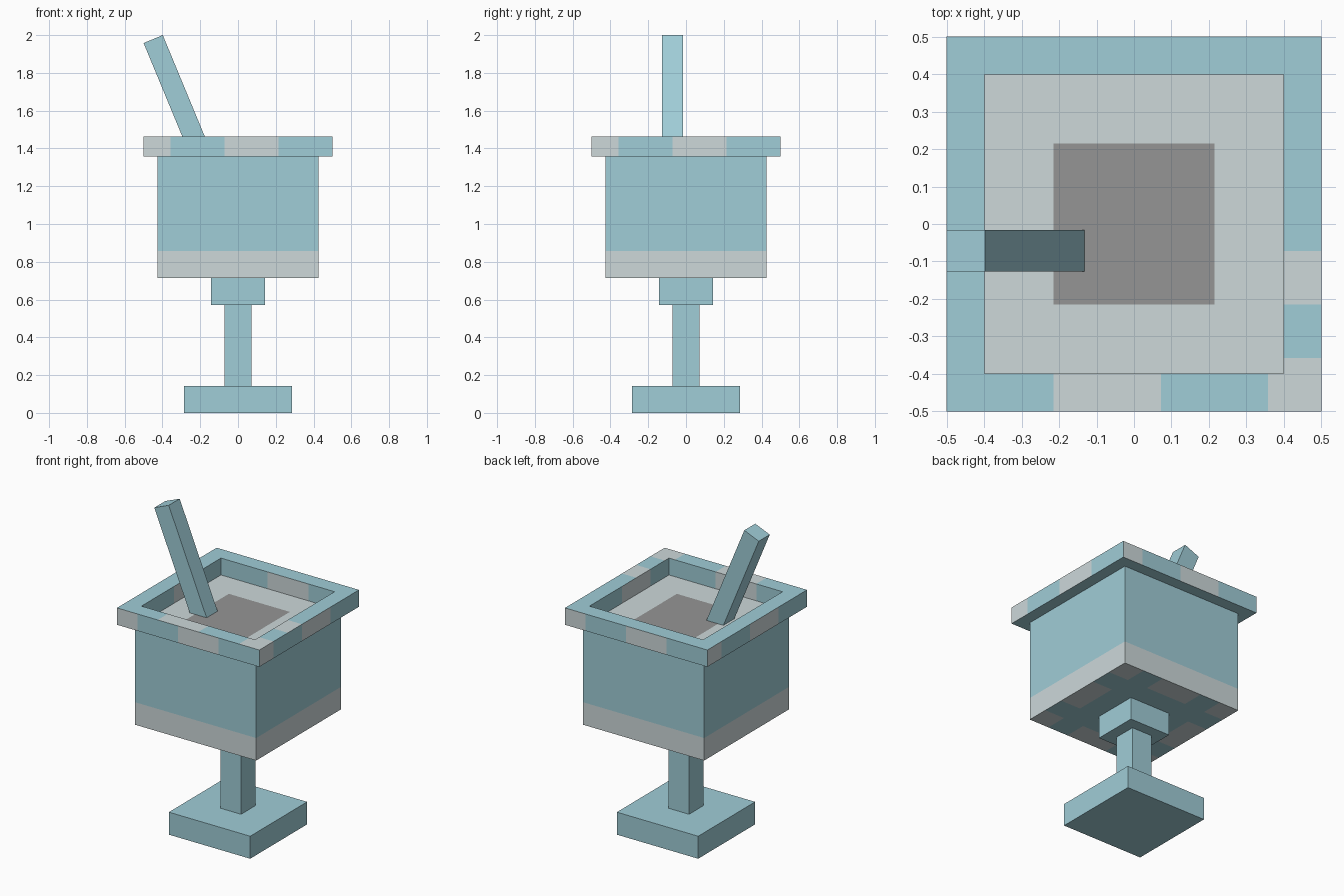
import bpy, bmesh, math
from mathutils import Matrix, Vector

if "Cube" in bpy.data.objects:
    bpy.data.objects.remove(bpy.data.objects["Cube"])

T = 1 / 14  # all parts sit on a grid of this unit
BLUE, PALE, DARK = range(3)


def material(name, rgb):
    m = bpy.data.materials.new(name)
    m.use_nodes = True
    m.diffuse_color = (*rgb, 1)
    m.node_tree.nodes["Principled BSDF"].inputs["Base Color"].default_value = (*rgb, 1)
    return m


MATS = [material("pale_blue", (0.35, 0.61, 0.68)),
        material("light_grey", (0.61, 0.69, 0.70)),
        material("dark_grey", (0.30, 0.30, 0.30))]


def box(half, z0, z1):
    """Square block; sizes in grid units."""
    bm = bmesh.new()
    size = Matrix.Diagonal((2 * half * T, 2 * half * T, (z1 - z0) * T, 1))
    bmesh.ops.create_cube(bm, size=1, matrix=Matrix.Translation((0, 0, (z0 + z1) / 2 * T)) @ size)
    return bm


def cut(bm, axis, positions):
    """Split faces along grid planes so they can be coloured."""
    normal = Vector([float(i == axis) for i in range(3)])
    for p in positions:
        bmesh.ops.bisect_plane(bm, geom=bm.verts[:] + bm.edges[:] + bm.faces[:],
                               plane_co=normal * p * T, plane_no=normal, dist=1e-5)


def finish(name, bm, rule=None):
    bmesh.ops.recalc_face_normals(bm, faces=bm.faces[:])
    if rule:
        for f in bm.faces:
            f.material_index = rule(f.calc_center_median() / T, f.normal)
    mesh = bpy.data.meshes.new(name)
    bm.to_mesh(mesh)
    bm.free()
    for m in MATS:
        mesh.materials.append(m)
    ob = bpy.data.objects.new(name, mesh)
    bpy.context.scene.collection.objects.link(ob)
    return ob


# Foot, stem and collar
finish("foot", box(4, 0, 2))
finish("stem", box(1, 2, 8))
finish("collar", box(2, 8, 10))


# Bowl: pale band low down, chequered underside, drink on the top
def bowl_rule(c, n):
    far, near = max(abs(c.x), abs(c.y)), min(abs(c.x), abs(c.y))
    if n.z > 0.5:
        return DARK if far < 3 else PALE
    if n.z < -0.5:
        return PALE if far > 4 and (near < 2 or near > 4) else BLUE
    return PALE if c.z < 12 else BLUE


bowl = box(5.96, 10, 19)
for axis in (0, 1):
    cut(bowl, axis, (-4, -3, -2, 2, 3, 4))
cut(bowl, 2, (12,))
finish("bowl", bowl, bowl_rule)


# Rim: open square frame with pale blocks
def rim_rule(c, n):
    if n.z > 0.5:
        corner = c.x > 5 and c.y < -5
        front = c.y < -5 and -3 < c.x < 1
        side = c.x > 5 and -3 < c.y < -1
        return PALE if corner or front or side else BLUE
    if n.z < -0.5:
        return BLUE
    along = c.x * -n.y + c.y * n.x  # distance to the right, facing the wall
    inner = c.x * n.x + c.y * n.y < 0
    return PALE if -1 < along < 3 or (along < -5 and not inner) else BLUE


rim = box(7, 19, 20.5)
caps = [f for f in rim.faces if abs(f.normal.z) > 0.5]
bmesh.ops.inset_individual(rim, faces=caps, thickness=2 * T)
edges = [e for f in caps for e in f.edges]
bmesh.ops.delete(rim, geom=caps, context="FACES_ONLY")
bmesh.ops.bridge_loops(rim, edges=edges)
for axis in (0, 1):
    cut(rim, axis, (-5, -3, -1, 1, 3, 5))
finish("rim", rim, rim_rule)

# Leaning straw, its lower end hidden in the bowl
straw = box(0.77, -11, 0)
lean = Matrix.Translation((-0.449, -T, 1.979)) @ Matrix.Rotation(-math.radians(22.5), 4, "Y")
bmesh.ops.transform(straw, matrix=lean, verts=straw.verts[:])
finish("straw", straw)
